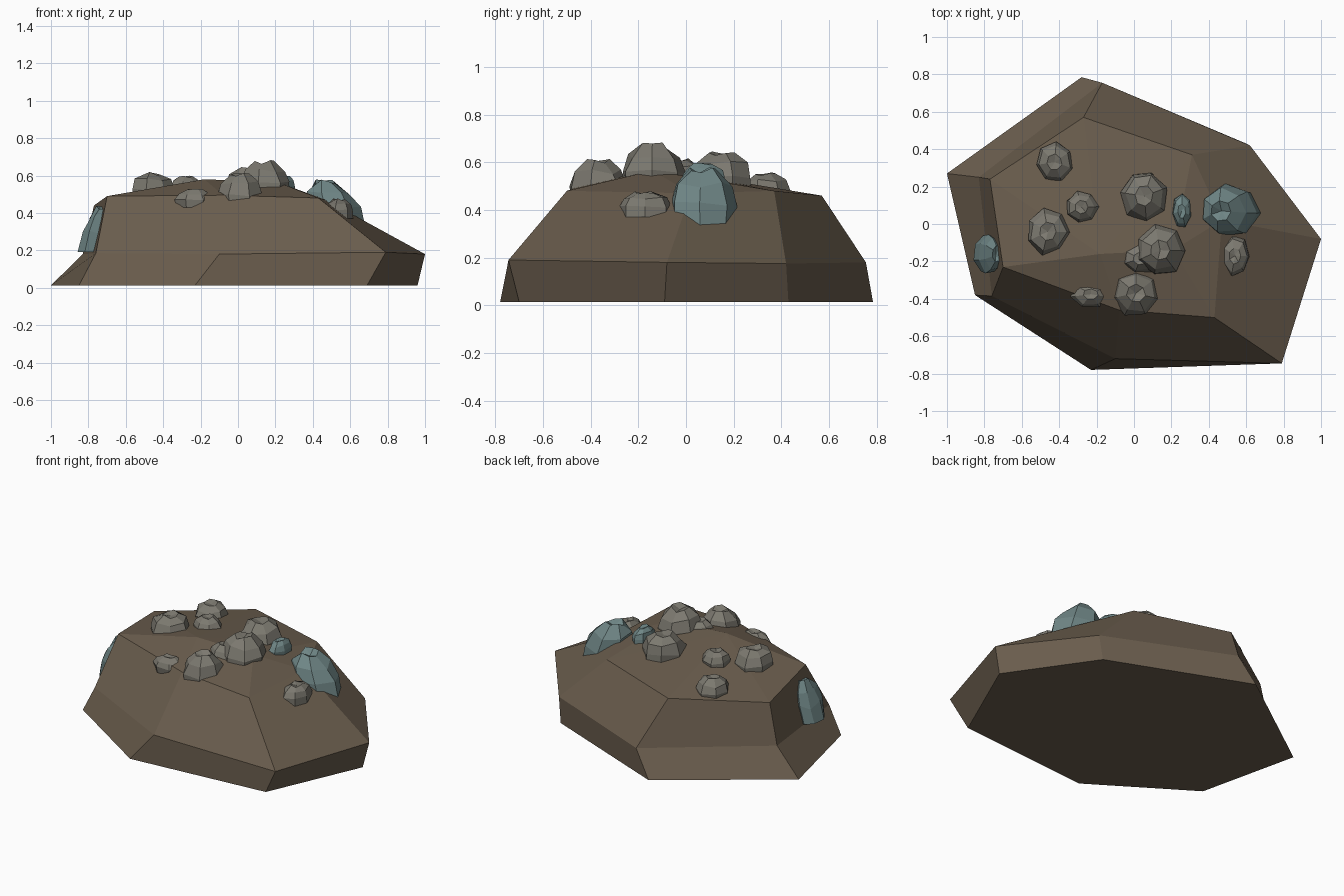
import bpy, bmesh, random
from math import cos, sin, tau

if "Cube" in bpy.data.objects:
    bpy.data.objects.remove(bpy.data.objects["Cube"])

random.seed(4)


def material(name, rgb):
    m = bpy.data.materials.new(name)
    m.diffuse_color = (*rgb, 1)
    m.use_nodes = True
    m.node_tree.nodes["Principled BSDF"].inputs["Base Color"].default_value = m.diffuse_color
    return m


def add_mesh(name, verts, faces, mat):
    me = bpy.data.meshes.new(name)
    me.from_pydata(verts, [], faces)
    bm = bmesh.new()
    bm.from_mesh(me)
    bmesh.ops.recalc_face_normals(bm, faces=bm.faces)
    bm.to_mesh(me)
    bm.free()
    me.materials.append(mat)
    ob = bpy.data.objects.new(name, me)
    bpy.context.collection.objects.link(ob)
    return ob


def bands(rings, n):
    return [(r * n + i, r * n + (i + 1) % n, (r + 1) * n + (i + 1) % n, (r + 1) * n + i)
            for r in range(rings - 1) for i in range(n)]


dirt = material("dirt", (0.145, 0.11, 0.075))
stone = material("stone", (0.20, 0.19, 0.16))
ore = material("ore", (0.16, 0.24, 0.24))

# Mound: three seven-sided rings and a two-point crown
base = [(.96, -.09, .013), (.6, .43, .013), (-.28, .785, .013), (-1, .27, .013),
        (-.85, -.38, .013), (-.23, -.78, .013), (.69, -.7, .013)]
middle = [(1, -.08, .18), (.62, .42, .175), (-.17, .755, .18), (-.83, .25, .18),
          (-.76, -.385, .185), (-.1, -.72, .18), (.79, -.745, .19)]
upper = [(.47, .02, .47), (.31, .37, .48), (-.27, .57, .46), (-.77, .24, .44),
         (-.7, -.23, .49), (-.08, -.46, .495), (.43, -.5, .48)]
crown = [(-.18, -.16, .58), (.21, -.14, .565)]
A, B, u = 21, 22, 14
cap = [(A, u + i, u + i + 1) for i in range(1, 5)]
cap += [(A, u + 5, B), (B, u + 5, u + 6), (B, u + 6, u), (B, u, u + 1), (A, B, u + 1)]
add_mesh("mound", base + middle + upper + crown,
         bands(3, 7) + cap + [tuple(reversed(range(7)))], dirt)


# Rock: faceted lump with a jagged, slightly dented top
def rock(name, x0, x1, y0, y1, z0, z1, mat, lean=(0, 0)):
    n = 7
    cx, cy, rx, ry = (x0 + x1) / 2, (y0 + y1) / 2, (x1 - x0) / 2, (y1 - y0) / 2
    turn = random.uniform(0, tau)
    verts = []
    for r, h in ((.96, 0), (1, .4), (.82, .72), (.4, .95)):
        for i in range(n):
            a = turn + tau * i / n
            k = r * random.uniform(.9, 1.04)
            dz = random.uniform(-.07, .05) if h else 0
            verts.append((cx + rx * k * cos(a) + lean[0] * (h - .5),
                          cy + ry * k * sin(a) + lean[1] * (h - .5),
                          z0 + (z1 - z0) * (h + dz)))
    verts.append((cx + lean[0] * .4, cy + lean[1] * .4, z0 + (z1 - z0) * .86))
    faces = bands(4, n) + [(3 * n + i, 3 * n + (i + 1) % n, 4 * n) for i in range(n)]
    add_mesh(name, verts, faces + [tuple(reversed(range(n)))], mat)


# Grey stones
for i, b in enumerate([
        (-.53, -.32, .22, .44, .43, .56), (-.58, -.34, -.17, .09, .47, .62),
        (-.37, -.19, 0, .18, .5, .6), (-.07, .18, .01, .29, .47, .65),
        (0, .28, -.28, 0, .48, .685), (-.07, .14, -.27, -.1, .5, .61),
        (-.12, .14, -.5, -.24, .42, .615), (-.34, -.12, -.45, -.3, .43, .53),
        (.46, .62, -.28, -.06, .37, .48)]):
    rock(f"stone_{i + 1}", *b, stone)

# Blue-green ore rocks
rock("ore_large", .35, .65, -.08, .22, .32, .58, ore, (-.08, 0))
rock("ore_small", .2, .31, -.03, .17, .5, .6, ore)
rock("ore_side", -.83, -.7, -.27, -.05, .19, .45, ore, (.07, 0))
